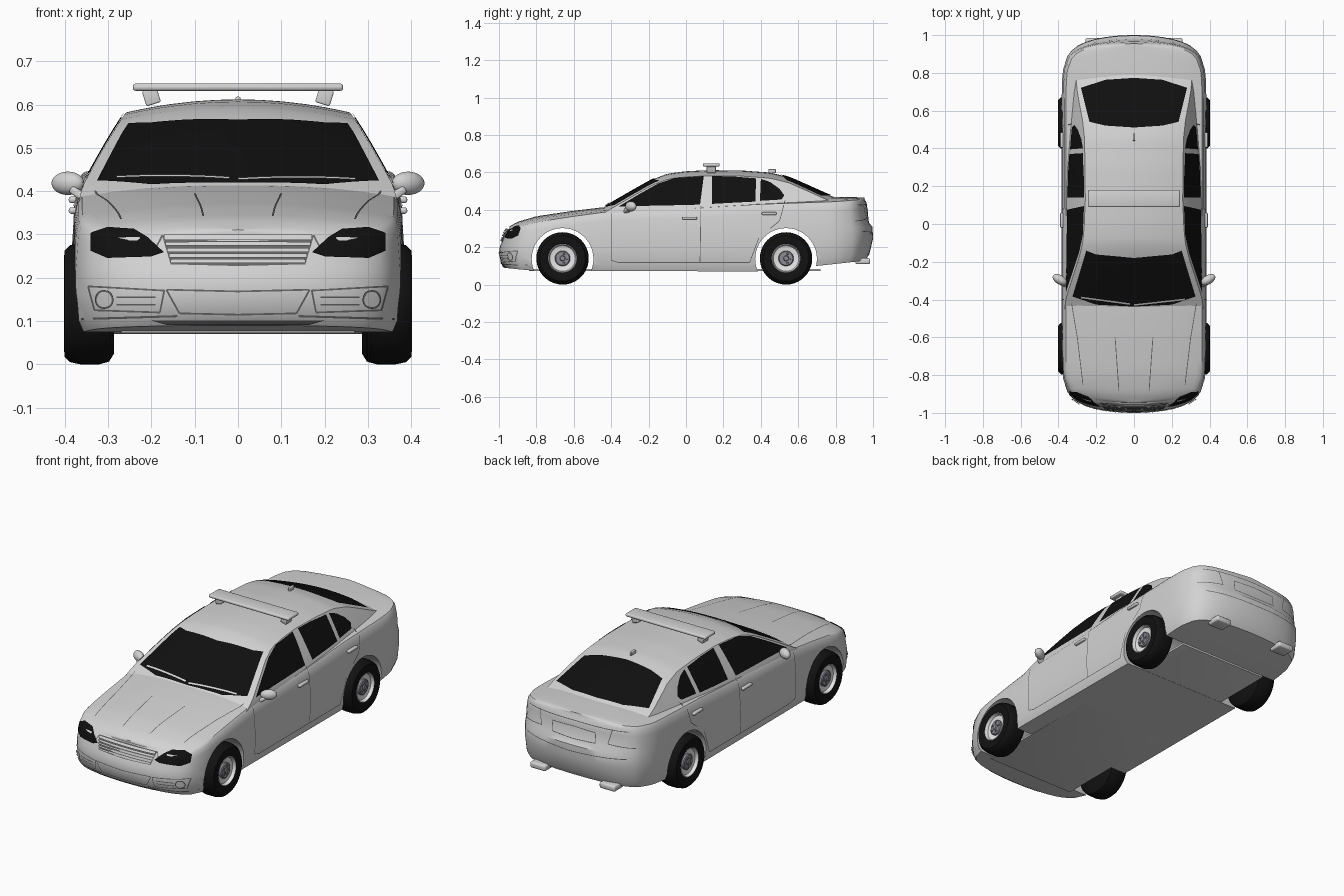
import bpy, bmesh, math
from mathutils import Vector, Matrix
from mathutils.bvhtree import BVHTree

if "Cube" in bpy.data.objects:
    bpy.data.objects.remove(bpy.data.objects["Cube"])
made = []

def material(name, r, g, b):
    m = bpy.data.materials.new(name)
    m.use_nodes = True
    m.diffuse_color = (r, g, b, 1)
    m.node_tree.nodes["Principled BSDF"].inputs["Base Color"].default_value = (r, g, b, 1)
    return m

PAINT = material("light_grey_paint", .65, .65, .65)
GLASS = material("black_glass", .005, .005, .005)
RUBBER = material("black_rubber", .006, .006, .006)
RIM = material("white_rim", .85, .85, .85)
HUB = material("blue_grey_hub", .27, .27, .31)
SEAM = material("dark_seam", .13, .13, .13)

def finish(name, bm, mat):
    bmesh.ops.recalc_face_normals(bm, faces=bm.faces)
    mesh = bpy.data.meshes.new(name)
    bm.to_mesh(mesh)
    bm.free()
    mesh.materials.append(mat)
    ob = bpy.data.objects.new(name, mesh)
    bpy.context.collection.objects.link(ob)
    made.append(ob)
    return ob

def interp(table, t):
    if t <= table[0][0]:
        return table[0][1]
    for (a, u), (b, v) in zip(table, table[1:]):
        if t <= b:
            return u + (v - u) * (t - a) / (b - a)
    return table[-1][1]

def half_loft(name, columns):
    """Skin the columns of points, then mirror them across x."""
    bm = bmesh.new()
    for s in (1, -1):
        grid = [[bm.verts.new((s * x, y, z)) for x, y, z in col] for col in columns]
        for a, b in zip(grid, grid[1:]):
            for j in range(len(a) - 1):
                bm.faces.new((a[j], b[j], b[j + 1], a[j + 1]))
    bmesh.ops.remove_doubles(bm, verts=bm.verts, dist=.0002)
    return finish(name, bm, PAINT)

# Lower body: columns follow the plan outline from nose to tail
BOTTOM = [(-1, .09), (-.83, .075), (.4, .07), (.7, .1), (1, .13)]
SHOULDER = [(-.95, .3), (-.9, .315), (-.8, .335), (-.6, .365), (-.4, .392), (0, .405),
            (.4, .43), (.8, .443), (.96, .455)]
DECK = [(-.96, .302), (-.9, .336), (-.8, .365), (-.6, .395), (-.43, .415), (.4, .44), (.78, .47), (.96, .466)]
# height share, side inset, nose inset, tail inset
LEVELS = [(0, .05, .03, .04), (.1, .015, .012, .02), (.35, 0, 0, 0), (.55, 0, .005, .003),
          (.62, .004, .012, .022), (.85, .015, .028, .03), (.96, .035, .04, .036), (1, .06, .055, .045)]
ends = [(1 - s * s) ** (1 / 16) for s in (0, .12, .25, .4, .55, .68, .78, .86, .92)]
stations = [-y for y in ends] + [-.82 + i * 1.64 / 36 for i in range(37)] + ends[::-1]
columns = []
for y in stations:
    w = .383 * math.sqrt(max(0, 1 - abs(y) ** 16))
    low, edge = interp(BOTTOM, y), interp(SHOULDER, y)
    col = []
    for h, dx, nose, tail in LEVELS:
        pull = (nose if y < 0 else tail) * abs(y) ** 8
        col.append((w * (1 - dx), y * (1 - pull), low + h * (edge - low)))
    col.insert(0, (0, col[0][1], low))
    ex, ey, _ = col[-1]
    top = max(interp(DECK, ey), edge)
    if ex > 0:
        col += [(ex * f, ey, top - (top - edge) * f ** 2.5) for f in (.93, .8, .6, .4, .2, 0)]
    else:
        col += [col[-1]] * 6
    columns.append(col)
body = half_loft("car_body", columns)

# Wheel arches cut through the body
AXLES = (-.66, .535)
for y in AXLES:
    bm = bmesh.new()
    bmesh.ops.create_cone(bm, cap_ends=True, segments=48, radius1=.165, radius2=.165, depth=1.2,
                          matrix=Matrix.Translation((0, y, .137)) @ Matrix.Rotation(math.pi / 2, 4, 'Y'))
    cutter = finish("arch_cutter", bm, PAINT)
    made.remove(cutter)
    cutter.hide_render = True
    mod = body.modifiers.new("arch", 'BOOLEAN')
    mod.operation, mod.solver, mod.object = 'DIFFERENCE', 'EXACT', cutter
    graph = bpy.context.evaluated_depsgraph_get()
    mesh = bpy.data.meshes.new_from_object(body.evaluated_get(graph))
    body.modifiers.clear()
    body.data = mesh
    bpy.data.objects.remove(cutter)

# Cabin: roof line along y, side slope over z
ROOF = [(-.47, .395), (-.44, .413), (-.3, .494), (-.18, .562), (-.1, .593), (0, .606), (.12, .612), (.3, .61),
        (.45, .599), (.55, .574), (.65, .53), (.75, .485), (.8, .465), (.85, .44)]
SLOPE = [(.34, .375), (.41, .36), (.45, .338), (.5, .31), (.55, .28), (.58, .26), (.6, .235)]
TAPER = [(.3, 1), (.5, .97), (.7, .93), (.85, .87)]
columns = []
for i in range(45):
    y = -.47 + i * .03
    top, k = interp(ROOF, y), interp(TAPER, y)
    rim = top - .03
    col = [(interp(SLOPE, z) * k, y, z) for z in (.34 + (rim - .34) * j / 8 for j in range(9))]
    ex = col[-1][0]
    col += [(ex * f, y, top - .03 * f * f) for f in (.96, .88, .75, .6, .4, .2, 0)]
    columns.append(col)
cabin = half_loft("cabin_shell", columns)

# Surface used to seat thin plates
bm = bmesh.new()
for ob in (body, cabin):
    bm.from_mesh(ob.data)
TREE = BVHTree.FromBMesh(bm)
bm.free()
VIEWS = {"side": (lambda a, b: (2, a, b), (-1, 0, 0)), "top": (lambda a, b: (a, b, 2), (0, 0, -1)),
         "front": (lambda a, b: (a, -2, b), (0, 1, 0)), "rear": (lambda a, b: (a, 2, b), (0, -1, 0))}

def plate(name, polygons, view, mat, lift=.004, mirrored=True, step=.03):
    """Lay flat outlines onto the car surface as thin plates."""
    place, ray = VIEWS[view]
    ray = Vector(ray)
    bm = bmesh.new()
    for poly in polygons:
        bm.faces.new([bm.verts.new(place(a, b)) for a, b in poly])
    for axis in range(3):
        if ray[axis]:
            continue
        normal = Vector([float(i == axis) for i in range(3)])
        vals = [v.co[axis] for v in bm.verts]
        lo, hi = min(vals), max(vals)
        for n in range(math.floor(lo / step) + 1, math.ceil(hi / step)):
            bmesh.ops.bisect_plane(bm, geom=bm.verts[:] + bm.edges[:] + bm.faces[:],
                                   plane_co=normal * n * step, plane_no=normal)
    bmesh.ops.triangulate(bm, faces=bm.faces)
    lost = []
    for v in bm.verts:
        hit, normal, _, _ = TREE.ray_cast(v.co, ray)
        if hit is None:
            lost.append(v)
            continue
        v.co = hit + (normal if normal.dot(ray) < 0 else -normal) * lift
    bmesh.ops.delete(bm, geom=lost, context='VERTS')
    if mirrored:
        copy = bmesh.ops.duplicate(bm, geom=bm.verts[:] + bm.edges[:] + bm.faces[:])["geom"]
        for v in (g for g in copy if isinstance(g, bmesh.types.BMVert)):
            v.co.x *= -1
    return finish(name, bm, mat)

def strips(*paths, width=.004):
    out = []
    for path in paths:
        for a, b in zip(path, path[1:]):
            a, b = Vector(a), Vector(b)
            d = (b - a).normalized() * width / 2
            n = Vector((-d.y, d.x))
            out.append([a + n, a - n, b - n, b + n])
    return out

def full(half):
    return half + [(-x, v) for x, v in reversed(half) if x]

def bar(w, z, h):
    return [(-w, z), (w, z), (w, z + h), (-w, z + h)]

# Windows and headlights
plate("windshield", [full([(0, -.435), (.2, -.425), (.325, -.382), (.252, -.14), (.2, -.16), (0, -.178)])],
      "top", GLASS, mirrored=False)
plate("rear_window", [full([(0, .51), (.15, .52), (.235, .54), (.28, .72), (.15, .762), (0, .772)])],
      "top", GLASS, mirrored=False)
plate("side_windows", [
    [(-.36, .416), (-.25, .482), (-.15, .538), (-.06, .568), (.095, .578), (.075, .426)],
    [(.14, .43), (.14, .578), (.25, .576), (.375, .566), (.37, .442)],
    [(.395, .446), (.4, .563), (.45, .546), (.5, .51), (.525, .475), (.51, .453)]], "side", GLASS)
plate("headlights", [[(.17, .258), (.2, .248), (.3, .245), (.338, .262), (.338, .302), (.3, .314), (.24, .31),
                      (.21, .292)]], "front", GLASS)

# Grille, lower intake and fog lamp surrounds
plate("grille_backing", [full([(0, .297), (.175, .295), (.155, .23), (0, .226)])], "front", SEAM, .003, False)
plate("grille_slats", [bar(.17 - .004 * i, .283 - .013 * i, .009) for i in range(5)], "front", PAINT, .009, False)
plate("lower_intake", [full([(0, .093), (.165, .093), (.2, .103), (0, .103)])], "front", SEAM, .003, False)
plate("bumper_seams", strips([(0, .168), (.165, .172), (.135, .118), (0, .115)],
                             [(.17, .17), (.345, .18), (.33, .125), (.18, .12), (.17, .17)],
                             [(.19, .155), (.28, .155)], [(.19, .138), (.28, .138)],
                             [(.14, .112), (.36, .105)], [(.175, .295), (.2, .25)]), "front", SEAM, .002)
disc = [(.305 + .019 * math.cos(a * math.pi / 10), .15 + .019 * math.sin(a * math.pi / 10)) for a in range(20)]
plate("fog_lamp_rings", strips(disc + disc[:1]), "front", SEAM, .008)
plate("fog_lamps", [disc], "front", PAINT, .006)

# Panel gaps on doors, hood and tail
plate("door_gaps", strips([(-.4, .38), (-.4, .13), (-.36, .118), (.34, .118), (.39, .25)], [(.08, .42), (.075, .118)],
                          [(.53, .45), (.5, .34), (.45, .3)]), "side", SEAM, .0015)
plate("hood_gaps", strips([(.33, -.42), (.3, -.6), (.27, -.85)], [(.1, -.6), (.08, -.88)]), "top", SEAM, .0015)
plate("trunk_gaps", strips([(0, .275), (.3, .285)], [(.13, .34), (.13, .395), (0, .4)], [(.13, .34), (0, .335)],
                           [(.22, .43), (.2, .35), (.33, .34)], [(0, .43), (.3, .425)]), "rear", SEAM, .0015)
plate("wipers", strips([(.27, -.395), (0, -.425)], [(-.02, -.42), (-.28, -.385)], width=.008),
      "top", PAINT, .008, False)

def box(name, centre, size, bevel=.005, turn=(0, 0, 0), mat=PAINT):
    bm = bmesh.new()
    bmesh.ops.create_cube(bm, size=1, matrix=Matrix.Diagonal((*size, 1)))
    bmesh.ops.bevel(bm, geom=bm.edges[:], offset=bevel, segments=3, affect='EDGES', profile=.5)
    ob = finish(name, bm, mat)
    ob.location, ob.rotation_euler = centre, turn
    return ob

def lathe(name, profile, mat, side, y, steps=40):
    """Revolve radius and x pairs about the axle."""
    bm = bmesh.new()
    rings = [[bm.verts.new((side * x, y + r * math.cos(i * math.tau / steps), .14 + r * math.sin(i * math.tau / steps)))
              for i in range(steps)] for r, x in profile]
    for a, b in zip(rings, rings[1:]):
        for i in range(steps):
            j = (i + 1) % steps
            bm.faces.new((a[i], a[j], b[j], b[i]))
    bmesh.ops.remove_doubles(bm, verts=bm.verts, dist=.0001)
    return finish(name, bm, mat)

# Floor and roof equipment
box("floor_plate", (0, -.06, .078), (.54, 1.56, .012), .002)
box("light_bar", (0, .135, .64), (.486, .09, .017), .007)
box("roof_antenna", (0, .46, .607), (.012, .04, .022), .004)

# Parts repeated on both sides
for side, label in ((1, "left"), (-1, "right")):
    box("light_bar_foot_" + label, (side * .2, .135, .618), (.035, .05, .036), .004, (0, side * .3, 0))
    box("exhaust_tip_" + label, (side * .21, .945, .125), (.095, .08, .032), .01)
    box("mirror_arm_" + label, (side * .362, -.318, .39), (.055, .03, .018), .006, (0, side * -.6, side * .3))
    bm = bmesh.new()
    bmesh.ops.create_uvsphere(bm, u_segments=24, v_segments=14, radius=1,
                              matrix=Matrix.Diagonal((.042, .024, .027, 1)))
    head = finish("mirror_head_" + label, bm, PAINT)
    head.location, head.rotation_euler = (side * .393, -.295, .418), (0, 0, side * .55)
    for end, y, z in (("front", .02, .355), ("rear", .445, .38)):
        box(end + "_door_handle_" + label, (side * .38, y, z), (.022, .08, .015), .006)
    for end, y in zip(("front", "rear"), AXLES):
        tag = end + "_" + label
        lathe("tyre_" + tag, [(0, .29), (.115, .286), (.134, .298), (.14, .32), (.14, .365), (.135, .388), (.122, .401),
                              (.09, .402), (.076, .396), (.074, .37), (0, .37)], RUBBER, side, y)
        lathe("rim_" + tag, [(.078, .396), (.074, .399), (.068, .382), (.04, .376), (0, .376)], RIM, side, y)
        lathe("hub_" + tag, [(.041, .374), (.041, .386), (.036, .39), (.015, .39), (.012, .395), (0, .395)],
              HUB, side, y, 24)
        for i in range(5):
            a = i * math.tau / 5
            box("lug_nut_" + tag, (side * .391, y + .025 * math.cos(a), .14 + .025 * math.sin(a)),
                (.008, .009, .009), .002, mat=HUB)

# Smooth shading with sharp creases kept
bpy.ops.object.select_all(action='DESELECT')
for ob in made:
    ob.select_set(True)
bpy.context.view_layer.objects.active = body
bpy.ops.object.shade_smooth_by_angle(angle=math.radians(35))
